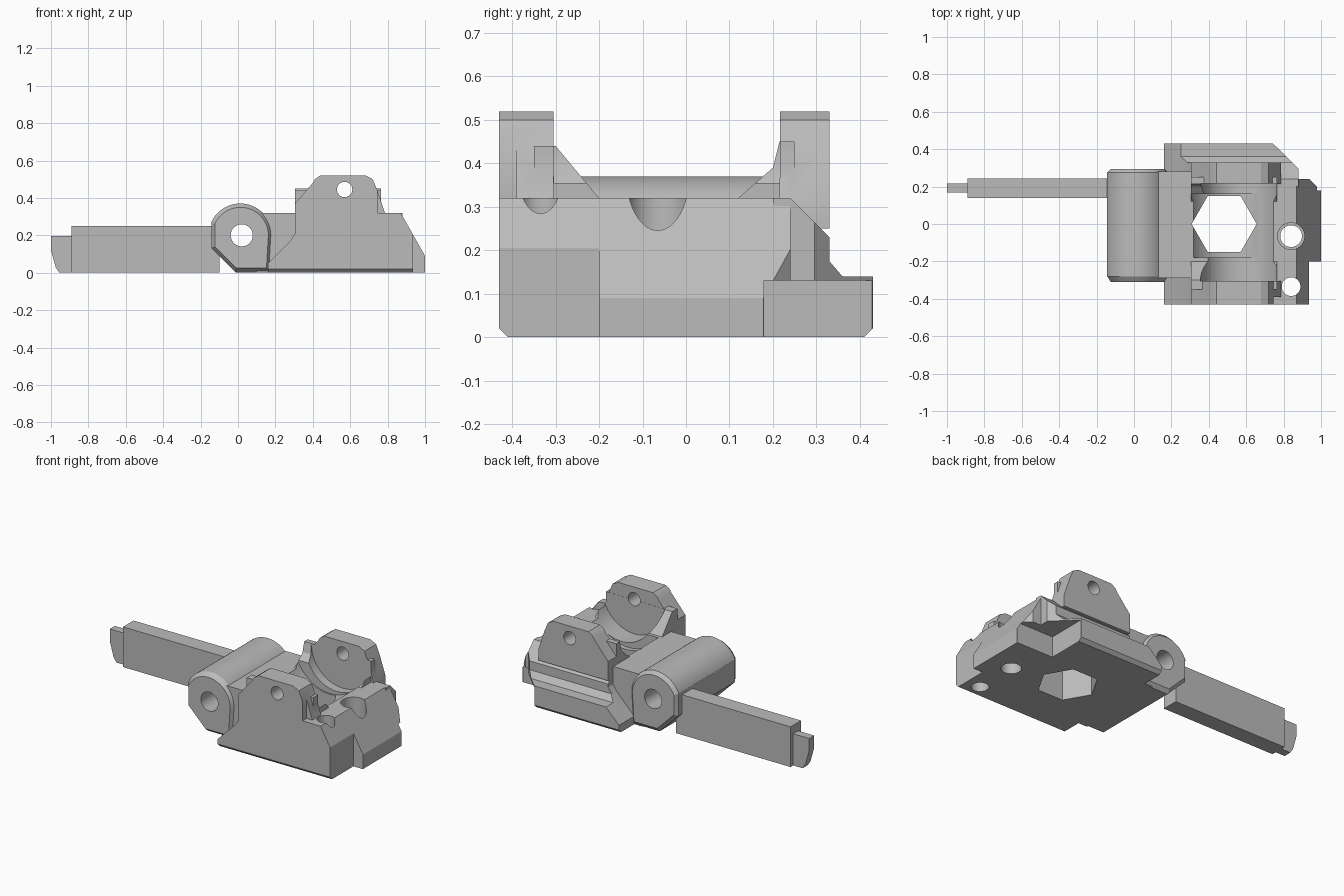
import bpy, bmesh
from math import pi, cos, sin, radians

cube = bpy.data.objects.get("Cube")
if cube:
    bpy.data.objects.remove(cube)

grey = bpy.data.materials.new("plain grey")
grey.use_nodes = True
grey.diffuse_color = (0.5, 0.5, 0.5, 1)
grey.node_tree.nodes["Principled BSDF"].inputs["Base Color"].default_value = (0.5, 0.5, 0.5, 1)


def loft(name, rings):
    """Skin matching closed rings and cap both ends."""
    bm = bmesh.new()
    loops = [[bm.verts.new(p) for p in ring] for ring in rings]
    n = len(loops[0])
    for a, b in zip(loops, loops[1:]):
        for i in range(n):
            j = (i + 1) % n
            bm.faces.new((a[i], a[j], b[j], b[i]))
    bm.faces.new(loops[0])
    bm.faces.new(loops[-1])
    bmesh.ops.recalc_face_normals(bm, faces=bm.faces)
    mesh = bpy.data.meshes.new(name)
    bm.to_mesh(mesh)
    bm.free()
    mesh.materials.append(grey)
    ob = bpy.data.objects.new(name, mesh)
    bpy.context.collection.objects.link(ob)
    return ob


def prism(name, profile, axis, lo, hi):
    """Extrude a 2D profile along one axis between two positions."""
    place = {"x": lambda a, b, t: (t, a, b),
             "y": lambda a, b, t: (a, t, b),
             "z": lambda a, b, t: (a, b, t)}[axis]
    return loft(name, [[place(a, b, t) for a, b in profile] for t in (lo, hi)])


def circle(cx, cy, r, n=48):
    return [(cx + r * cos(2 * pi * i / n), cy + r * sin(2 * pi * i / n)) for i in range(n)]


def rect(a0, a1, b0, b1):
    return [(a0, b0), (a1, b0), (a1, b1), (a0, b1)]


def combine(target, tool, operation):
    mod = target.modifiers.new("bool", "BOOLEAN")
    mod.operation = operation
    mod.solver = "EXACT"
    mod.object = tool
    bpy.context.view_layer.objects.active = target
    bpy.ops.object.modifier_apply(modifier=mod.name)
    bpy.data.objects.remove(tool)


def add(target, *args):
    combine(target, prism("piece", *args), "UNION")


def cut(target, *args):
    combine(target, prism("cutter", *args), "DIFFERENCE")


# Body core with sloped end, and the neck towards the barrel
body = prism("body", [(0.2, 0), (1, 0), (1, 0.09), (0.87, 0.32), (0.2, 0.32)], "y", -0.2, 0.24)
add(body, rect(0.1, 0.4, 0, 0.32), "y", -0.29, 0.28)

# Front flank, shorter than the core and chamfered along its foot
ramp = [(0.16, 0.05), (0.28, 0.17), (0.305, 0.21)]
add(body, [(0.16, 0)] + ramp + [(0.305, 0.32), (0.87, 0.32), (0.935, 0.205), (0.935, 0)],
    "y", -0.43, -0.19)
cut(body, [(-0.5, 0.02), (-0.5, -0.1), (-0.31, -0.1), (-0.41, 0), (-0.43, 0.02)], "x", 0.1, 1.1)

# Back flank with its stepped ledge
back_flank = prism("back_flank", [(0.2, 0), (0.41, 0), (0.43, 0.02), (0.43, 0.14), (0.36, 0.14),
                                  (0.33, 0.175), (0.33, 0.23), (0.24, 0.32), (0.2, 0.32)],
                   "x", 0.16, 0.88)
cut(back_flank, [(0.1, 0.05)] + ramp + [(0.305, 0.6), (0.1, 0.6)], "y", 0.1, 0.6)
combine(body, back_flank, "UNION")

# Upright cheeks
left_edge = [(0.305, 0.25), (0.305, 0.37), (0.4, 0.48), (0.412, 0.5), (0.44, 0.52)]
right_edge = [(0.68, 0.52), (0.72, 0.5), (0.745, 0.44)]
add(body, left_edge + right_edge + [(0.745, 0.25)], "y", -0.43, -0.305)
add(body, left_edge + right_edge + [(0.785, 0.32), (0.785, 0.25)], "y", 0.215, 0.33)
add(body, [(0.6, 0.25), (0.6, 0.44), (0.745, 0.44), (0.785, 0.32), (0.785, 0.25)],
    "y", -0.39, -0.305)

# Buttresses inside the cheeks
add(body, [(-0.35, 0.25), (-0.35, 0.44), (-0.3, 0.44), (-0.2, 0.32), (-0.2, 0.25)],
    "x", 0.305, 0.765)
add(body, [(0.25, 0.25), (0.25, 0.45), (0.215, 0.45), (0.2, 0.39), (0.12, 0.32), (0.12, 0.25)],
    "x", 0.305, 0.765)

# Round seat between the cheeks and wider hollow in the middle
cut(body, circle(0.57, 0.445, 0.215, 64), "y", -0.304, 0.216)
cut(body, circle(0.522, 0.445, 0.24, 64), "y", -0.18, 0.16)

# Six-sided opening, pin hole and screw holes
cut(body, circle(0.482, 0, 0.174, 6), "z", -0.1, 0.7)
cut(body, circle(0.57, 0.445, 0.041), "y", -0.6, 0.6)
cut(body, circle(0.84, -0.065, 0.058), "z", -0.1, 0.7)
cut(body, circle(0.84, -0.065, 0.072), "z", 0.1, 0.7)
cut(body, circle(0.84, -0.335, 0.05), "z", -0.1, 0.7)

# Diagonal back corner, undercut near the floor
cut(body, [(1.1, 0.08), (1.1, 0.6), (0.57, 0.6)], "z", -0.1, 0.7)
cut(body, rect(0.745, 1.2, 0.18, 0.6), "z", -0.1, 0.13)

# Barrel with chamfered ends and an axial hole
arc = [(0.012 + 0.17 * cos(radians(a)), 0.2 + 0.17 * sin(radians(a))) for a in range(0, 157, 6)]
outline = [(0.17, 0)] + arc + [(-0.142, 0.26), (-0.142, 0.13), (-0.012, 0)]


def barrel_ring(y, s):
    return [(0.02 + (x - 0.02) * s, y, 0.2 + (z - 0.2) * s) for x, z in outline]


barrel = loft("barrel", [barrel_ring(-0.31, 0.88), barrel_ring(-0.28, 1),
                         barrel_ring(0.275, 1), barrel_ring(0.295, 0.88)])
cut(barrel, circle(0.02, 0.2, 0.059), "y", -0.6, 0.6)

# Long arm and its narrow tip
arm = prism("arm", rect(-0.89, -0.1, 0, 0.25), "y", 0.14, 0.243)
tip = prism("arm_tip", [(-0.88, 0), (-0.955, 0), (-0.975, 0.03), (-1, 0.12), (-1, 0.197),
                        (-0.88, 0.197)], "y", 0.168, 0.217)

# Smooth the round walls, keep edges sharp
bpy.ops.object.select_all(action="DESELECT")
for ob in (body, barrel, arm, tip):
    ob.select_set(True)
bpy.context.view_layer.objects.active = body
bpy.ops.object.shade_smooth_by_angle(angle=radians(25))
